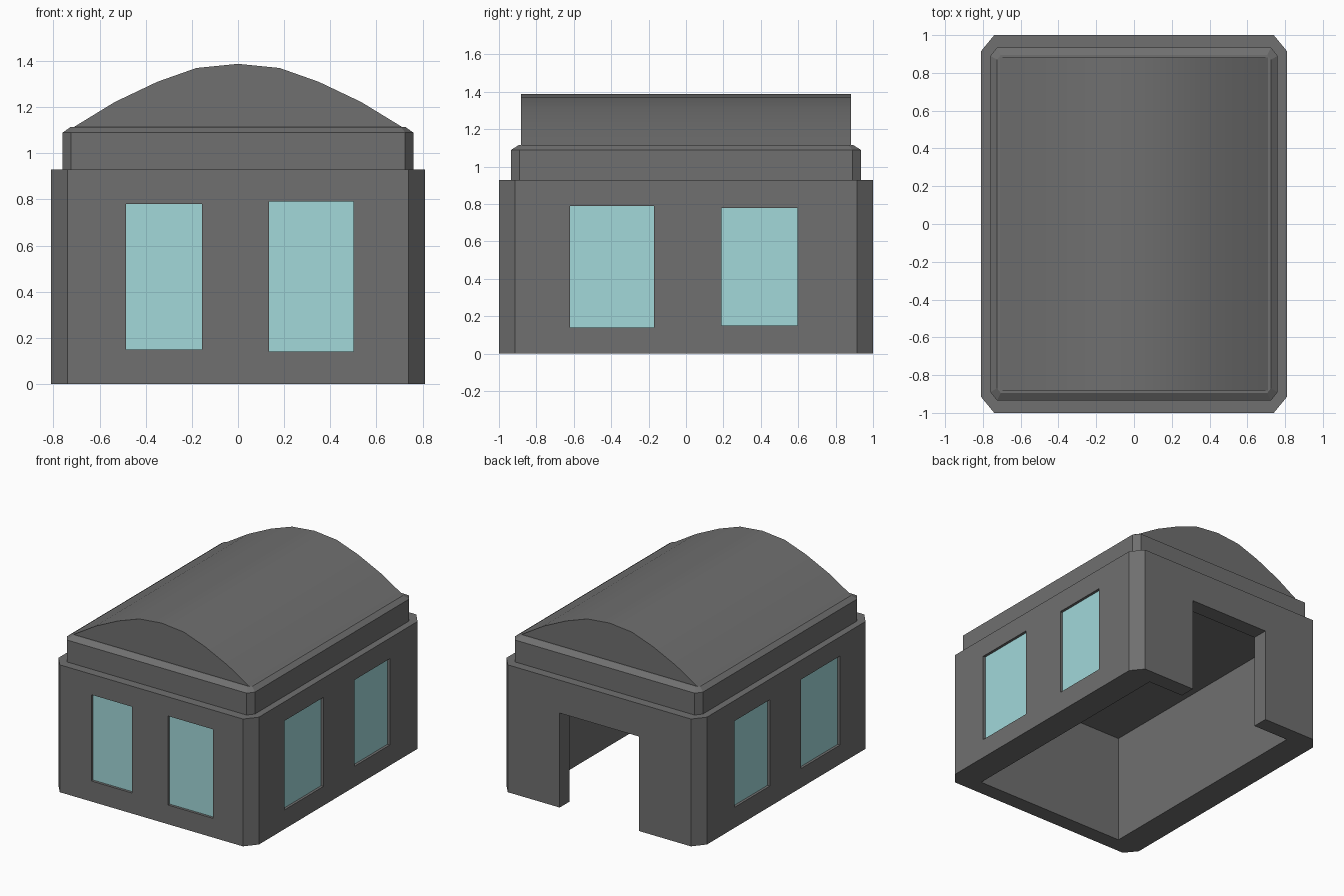
import bpy, bmesh, math

if "Cube" in bpy.data.objects:
    bpy.data.objects.remove(bpy.data.objects["Cube"])


def material(name, rgb):
    m = bpy.data.materials.new(name)
    m.diffuse_color = (*rgb, 1)
    m.use_nodes = True
    m.node_tree.nodes["Principled BSDF"].inputs["Base Color"].default_value = m.diffuse_color
    return m


STONE = material("dark grey stone", (0.16, 0.16, 0.16))
GLASS = material("pale blue glass", (0.36, 0.69, 0.70))


def finish(name, bm, mat):
    bmesh.ops.recalc_face_normals(bm, faces=bm.faces)
    me = bpy.data.meshes.new(name)
    bm.to_mesh(me)
    bm.free()
    me.materials.append(mat)
    ob = bpy.data.objects.new(name, me)
    bpy.context.collection.objects.link(ob)
    return ob


def loft(name, rings, mat):
    """Closed solid through a list of matching point rings."""
    bm = bmesh.new()
    vs = [[bm.verts.new(p) for p in r] for r in rings]
    n = len(vs[0])
    for a, b in zip(vs, vs[1:]):
        for i in range(n):
            j = (i + 1) % n
            bm.faces.new((a[i], a[j], b[j], b[i]))
    bm.faces.new(vs[0][::-1])
    bm.faces.new(vs[-1])
    return finish(name, bm, mat)


def octagon(x, y, cx, cy, z):
    """Rectangle outline with cut corners."""
    return [(x - cx, -y, z), (x, -y + cy, z), (x, y - cy, z), (x - cx, y, z),
            (cx - x, y, z), (-x, y - cy, z), (-x, cy - y, z), (cx - x, -y, z)]


def box(name, x0, x1, y0, y1, z0, z1, mat):
    return loft(name, [[(x0, y0, z), (x1, y0, z), (x1, y1, z), (x0, y1, z)]
                       for z in (z0, z1)], mat)


def cut(target, cutter):
    """Subtract the cutter from the target and remove it."""
    mod = target.modifiers.new("cut", 'BOOLEAN')
    mod.operation = 'DIFFERENCE'
    mod.solver = 'EXACT'
    mod.object = cutter
    bpy.context.view_layer.objects.active = target
    bpy.ops.object.modifier_apply(modifier=mod.name)
    bpy.data.objects.remove(cutter)


# Main walls, hollow from below, with a doorway at the back
walls = loft("walls", [octagon(0.81, 1.0, 0.07, 0.085, z) for z in (0, 0.93)], STONE)
cut(walls, box("room_cutter", -0.605, 0.605, -0.885, 0.885, -0.1, 0.79, STONE))
cut(walls, box("door_cutter", -0.32, 0.32, 0.7, 1.1, -0.1, 0.69, STONE))

# Windows: shallow recesses with a glass pane at the back
DEPTH, PANE = 0.025, 0.006


def window(name, face, a, b, z0, z1):
    def block(label, start, end, grow, mat):
        if face == "front":
            return box(label, a, b, -1 + start, -1 + end, z0, z1, mat)
        s = 1 if face == "right" else -1
        x0, x1 = sorted((s * (0.81 - start), s * (0.81 - end)))
        return box(label, x0, x1, a, b, z0, z1, mat)
    cut(walls, block("window_cutter", -0.05, DEPTH, 0, STONE))
    block(name, DEPTH - PANE, DEPTH, 0, GLASS)


window("front_window_small", "front", -0.485, -0.157, 0.15, 0.78)
window("front_window_large", "front", 0.135, 0.50, 0.14, 0.79)
for side in ("left", "right"):
    window(side + "_window_large", side, -0.62, -0.17, 0.14, 0.79)
    window(side + "_window_small", side, 0.19, 0.595, 0.15, 0.78)

# Parapet block above the walls, with a chamfered top edge
loft("parapet", [octagon(0.76, 0.935, 0.035, 0.045, 0.92),
                 octagon(0.76, 0.935, 0.035, 0.045, 1.09),
                 octagon(0.725, 0.895, 0.02, 0.025, 1.115)], STONE)

# Curved roof vault
half = [(0.18, 1.37), (0.35, 1.31), (0.535, 1.222), (0.71, 1.115)]
arch = [(-x, z) for x, z in half[::-1]] + [(0, 1.388)] + half
arch = [(-0.71, 1.10)] + arch + [(0.71, 1.10)]
roof = loft("vault_roof", [[(x, y, z) for x, z in arch] for y in (-0.882, 0.882)], STONE)
bpy.ops.object.select_all(action='DESELECT')
roof.select_set(True)
bpy.context.view_layer.objects.active = roof
bpy.ops.object.shade_smooth_by_angle(angle=math.radians(30))
